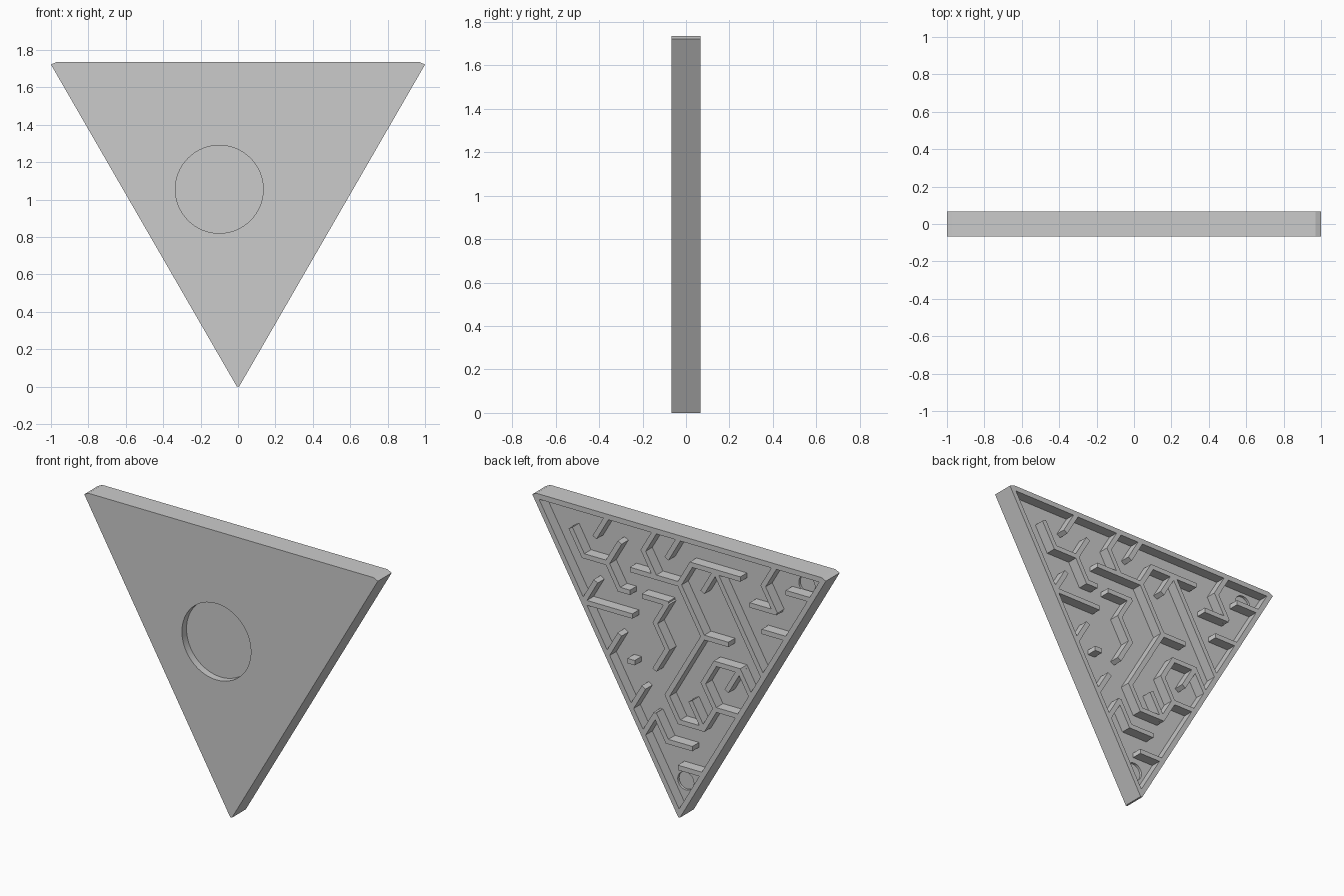
import bpy, bmesh, math
from mathutils import Vector

cube = bpy.data.objects.get("Cube")
if cube:
    bpy.data.objects.remove(cube, do_unlink=True)

HALF = 0.0675            # half of the plate thickness
FLOOR = HALF - 0.065     # maze floor
T = 0.03                 # wall thickness
ROW, STEP, BASE = 0.1414, 0.0817, 0.022   # triangular grid

grey = bpy.data.materials.new("plain_grey")
grey.use_nodes = True
grey.diffuse_color = (0.6, 0.6, 0.6, 1)
grey.node_tree.nodes["Principled BSDF"].inputs["Base Color"].default_value = (0.6, 0.6, 0.6, 1)


def add_prism(bm, outline, y0, y1):
    """Extrude an (x, z) outline from y0 to y1."""
    near = [bm.verts.new((x, y0, z)) for x, z in outline]
    far = [bm.verts.new((x, y1, z)) for x, z in outline]
    n = len(outline)
    faces = [bm.faces.new(near), bm.faces.new(far[::-1])]
    for i in range(n):
        j = (i + 1) % n
        faces.append(bm.faces.new((near[j], near[i], far[i], far[j])))
    bmesh.ops.recalc_face_normals(bm, faces=faces)


def make_object(name, bm):
    mesh = bpy.data.meshes.new(name)
    bm.to_mesh(mesh)
    bm.free()
    mesh.materials.append(grey)
    obj = bpy.data.objects.new(name, mesh)
    bpy.context.collection.objects.link(obj)
    return obj


def prism(name, outline, y0, y1):
    bm = bmesh.new()
    add_prism(bm, outline, y0, y1)
    return make_object(name, bm)


def disc(x, z, r, n=64):
    return [(x + r * math.cos(math.tau * i / n), z + r * math.sin(math.tau * i / n)) for i in range(n)]


def cut(target, cutter):
    bpy.context.view_layer.objects.active = target
    mod = target.modifiers.new("cut", "BOOLEAN")
    mod.operation = "DIFFERENCE"
    mod.solver = "EXACT"
    mod.object = cutter
    bpy.ops.object.modifier_apply(modifier=mod.name)
    bpy.data.objects.remove(cutter, do_unlink=True)


# Triangular plate with blunt corners
plate = prism("plate", [(-0.006, 0), (0.006, 0), (1, 1.722), (0.97, 1.736),
                        (-0.97, 1.736), (-1, 1.722)], -HALF, HALF)

# Sunken maze floor inside a thin rim
top, tip = BASE + 12 * ROW - T / 2, BASE + T
wide = (top - tip) / math.sqrt(3)
cut(plate, prism("maze_cutter", [(0, tip), (wide, top), (-wide, top)], FLOOR, HALF + 0.1))

# Round recess on the front, two small ones in the maze corners
cut(plate, prism("front_cutter", disc(-0.1, 1.055, 0.235), -HALF - 0.1, -HALF + 0.045))
for x, z in ((0, 0.2), (-0.825, 1.63)):
    cut(plate, prism("corner_cutter", disc(x, z, 0.055, 40), FLOOR - 0.015, HALF + 0.1))

# Maze walls: paths of (row, half step) grid nodes
paths = [
    [(11, 9), (10, 8), (10, 6), (11, 5)],
    [(10, 6), (9, 5), (9, 4.2)],
    [(12, 6), (11, 7)],
    [(12, 2), (11, 3), (10, 2)],
    [(12, 0), (11, 1)],
    [(10, 4), (10, 0)],
    [(11, -5), (11, -1), (10, 0), (8, -2), (8, -4)],
    [(8, -2), (5, 1), (4, 0), (4, -2), (5, -3), (5, -5)],
    [(5, -3), (6, -2)],
    [(4, -2), (5, -1)],
    [(10, -2), (11, -3), (7, -7)],
    [(12, -8), (11, -7), (10, -8), (10, -6)],
    [(11, -9), (11, -11)],
    [(9, -7), (9, -9)],
    [(9, 7), (8, 8), (8, 4)],
    [(9, 3), (9, 1), (8, 2), (7, 1), (6, 2)],
    [(7, 5), (6, 6)],
    [(6, 4.2), (6, 3.8)],
    [(5, 3), (4, 4)],
    [(3, 3), (4, 2), (3, 1), (3, -1)],
    [(6, -2), (7, -3), (7, -5), (6, -6)],
    [(7, -5), (6, -4)],
    [(2, 0), (2, -2)],
]


def node(k, h):
    return Vector((h * STEP, BASE + k * ROW))


bm = bmesh.new()
for path in paths:
    for p, q in zip(path, path[1:]):
        a, b = node(*p), node(*q)
        d = (b - a).normalized()
        s = Vector((-d.y, d.x)) * T / 2
        e = d * T * 0.29
        corners = [a - e + s, a - e - s, b + e - s, b + e + s]
        add_prism(bm, [tuple(c) for c in corners], FLOOR - 0.005, HALF)
walls = make_object("maze_walls", bm)

# Smooth the round recess sides, keep hard edges
for obj in (plate, walls):
    bpy.ops.object.select_all(action="DESELECT")
    obj.select_set(True)
    bpy.context.view_layer.objects.active = obj
    bpy.ops.object.shade_smooth_by_angle(angle=math.radians(25))
